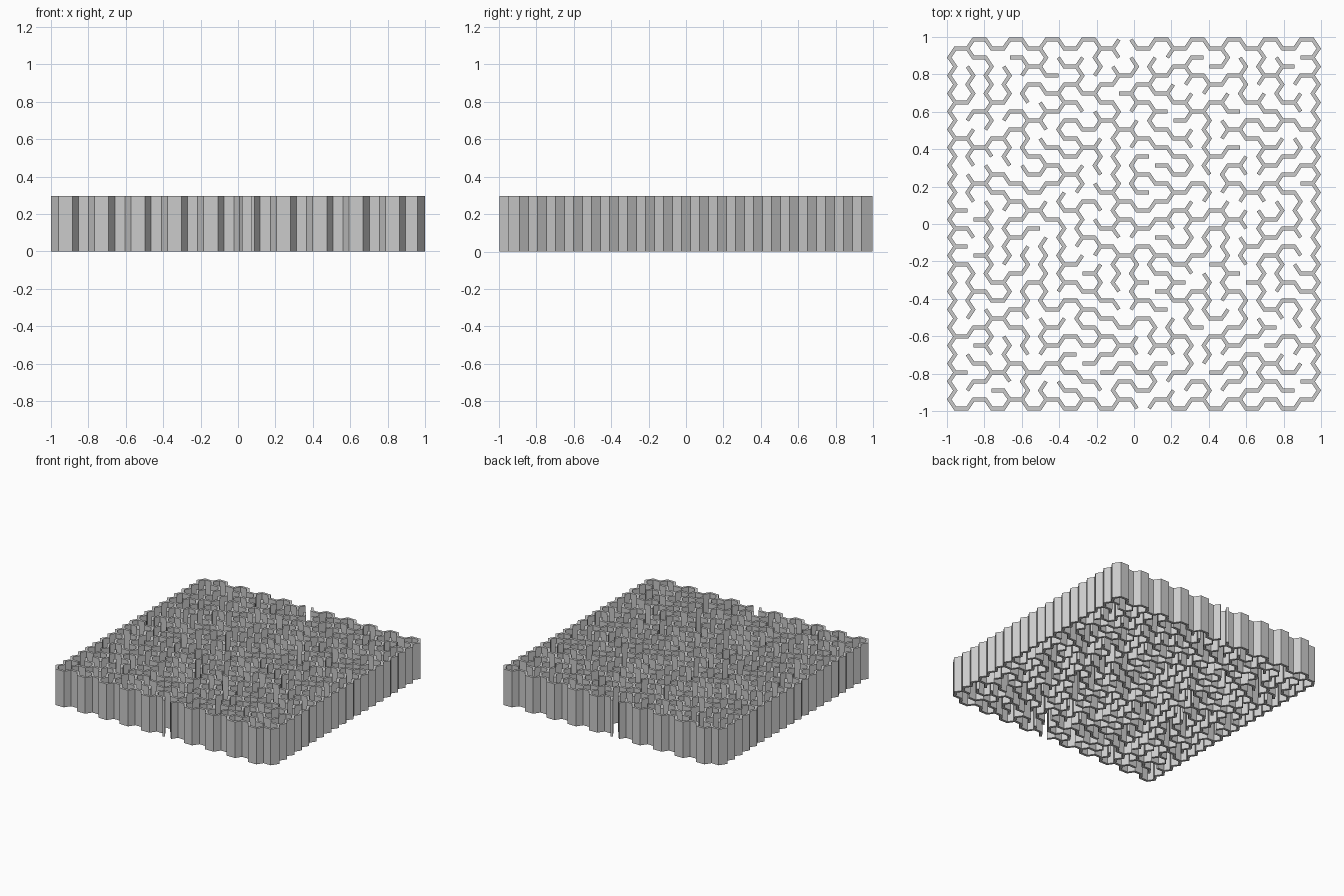
import bpy, math, random
from mathutils import Vector

if "Cube" in bpy.data.objects:
    bpy.data.objects.remove(bpy.data.objects["Cube"])

random.seed(7)
COLS, ROWS = 20, 20
UX, UY = 0.988 / 30.5, 0.986 / 20.5      # half hexagon side, half hexagon height
HALF_T, HEIGHT = 0.010, 0.296            # half wall thickness, wall height
RING = [(2, 0), (1, 1), (-1, 1), (-2, 0), (-1, -1), (1, -1)]


def corners(i, j):
    cx, cy = 2 + 3 * i, 1 + 2 * j + i % 2
    return [(cx + dx, cy + dy) for dx, dy in RING]


def pos(v):
    return Vector(((v[0] - 30.5) * UX, (v[1] - 20.5) * UY))


# every hexagon edge with the cells it separates
edges, cell_edges = {}, {}
for i in range(COLS):
    for j in range(ROWS):
        c = corners(i, j)
        cell_edges[i, j] = [tuple(sorted((c[k], c[(k + 1) % 6]))) for k in range(6)]
        for e in cell_edges[i, j]:
            edges.setdefault(e, []).append((i, j))

# entrance in the back wall, exit in the front wall
walls = set(edges)
walls.discard(cell_edges[9, ROWS - 1][1])
walls.discard(cell_edges[10, 0][4])

# carve the passages: growing tree over the cells
seen, active = {(10, 0)}, [(10, 0)]
while active:
    k = -1 if random.random() > 0.15 else random.randrange(len(active))
    cell = active[k]
    options = [(e, n) for e in cell_edges[cell] for n in edges[e] if n not in seen]
    if options:
        e, n = random.choice(options)
        walls.discard(e)
        seen.add(n)
        active.append(n)
    else:
        active.pop(k)

# neighbours of each wall junction, counter-clockwise
links = {}
for a, b in sorted(walls):
    links.setdefault(a, []).append(b)
    links.setdefault(b, []).append(a)

verts, faces, left, right = [], [], {}, {}


def add(p):
    verts.append((p.x, p.y, 0))
    return len(verts) - 1


def normal(v, n):
    d = (pos(n) - pos(v)).normalized()
    return Vector((-d.y, d.x))


# mitred corners at each junction, square ends on loose walls
for v, ns in links.items():
    ns.sort(key=lambda n: math.atan2(*reversed(pos(n) - pos(v))))
    if len(ns) == 1:
        p = normal(v, ns[0]) * HALF_T
        left[v, ns[0]] = add(pos(v) + p)
        right[v, ns[0]] = add(pos(v) - p)
        continue
    for k, n in enumerate(ns):
        m = ns[(k + 1) % len(ns)]
        n1, n2 = normal(v, n), -normal(v, m)
        p = (n1 + n2) * HALF_T / (1 + n1.dot(n2))
        left[v, n] = right[v, m] = add(pos(v) + p)
    if len(ns) == 3:
        faces.append([left[v, n] for n in ns])

for a, b in sorted(walls):
    faces.append([right[a, b], left[b, a], right[b, a], left[a, b]])

# wall plan raised to full height
mesh = bpy.data.meshes.new("maze_walls")
mesh.from_pydata(verts, [], faces)
mesh.update()
maze = bpy.data.objects.new("maze_walls", mesh)
bpy.context.collection.objects.link(maze)
raise_walls = maze.modifiers.new("raise_walls", 'SOLIDIFY')
raise_walls.thickness = HEIGHT
raise_walls.offset = 1
